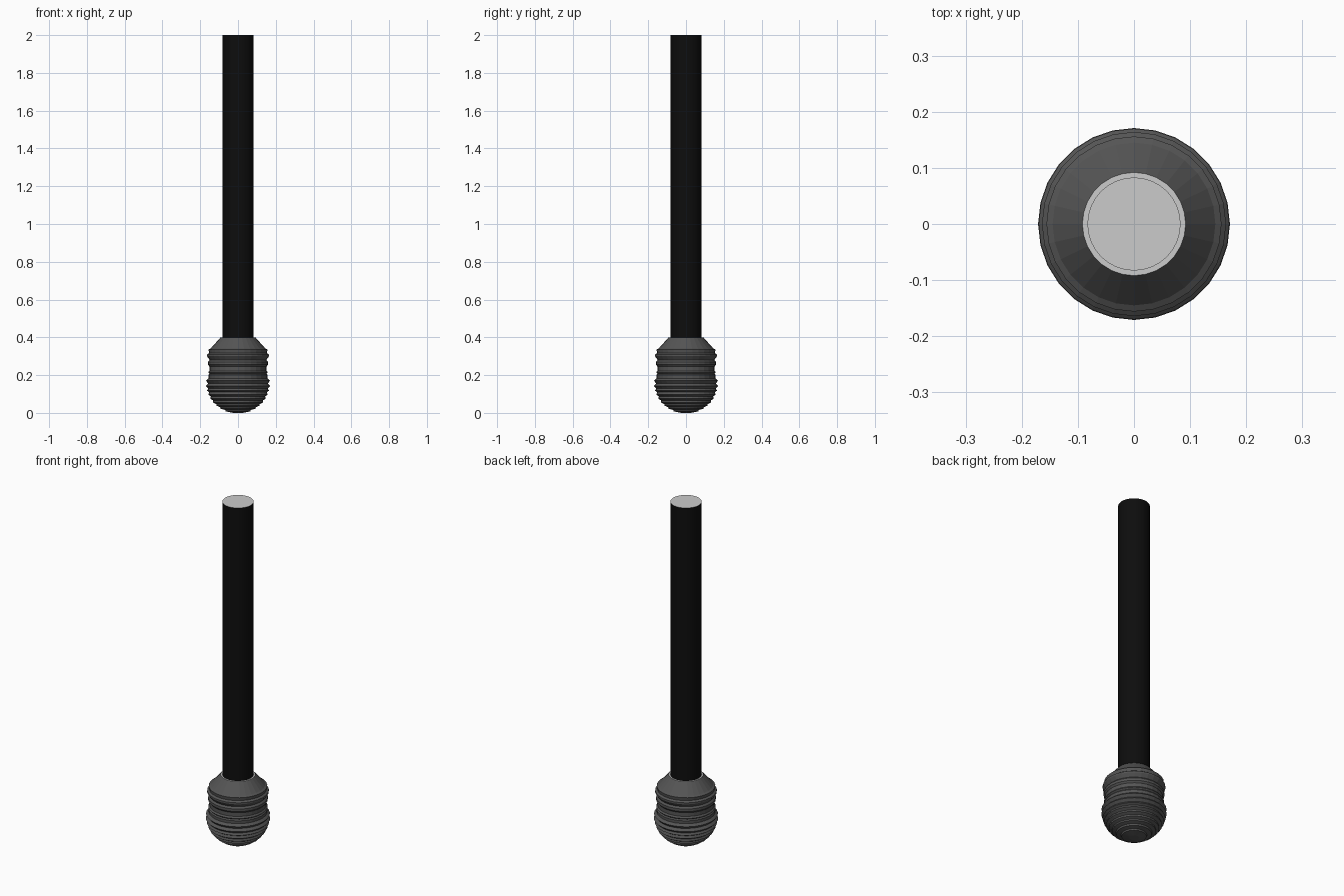
import bpy, bmesh
from math import cos, sin, pi, radians

if "Cube" in bpy.data.objects:
    bpy.data.objects.remove(bpy.data.objects["Cube"])


def material(name, v):
    m = bpy.data.materials.new(name)
    m.diffuse_color = (v, v, v, 1)
    m.use_nodes = True
    m.node_tree.nodes["Principled BSDF"].inputs["Base Color"].default_value = m.diffuse_color
    return m


def lathe(name, profile, sides, mat, smooth):
    """Spin (radius, z) points around z; flat end caps stay plain grey if they face up."""
    bm = bmesh.new()
    rings = [[bm.verts.new((r * cos(2 * pi * i / sides), r * sin(2 * pi * i / sides), z))
              for i in range(sides)] for r, z in profile]
    for a, b in zip(rings, rings[1:]):
        for i in range(sides):
            j = (i + 1) % sides
            bm.faces.new((a[i], a[j], b[j], b[i]))
    bm.faces.new(rings[0][::-1])
    top = bm.faces.new(rings[-1])
    top.material_index = 1
    mesh = bpy.data.meshes.new(name)
    bm.to_mesh(mesh)
    bm.free()
    mesh.materials.append(mat)
    mesh.materials.append(None)
    ob = bpy.data.objects.new(name, mesh)
    bpy.context.collection.objects.link(ob)
    if smooth:
        bpy.ops.object.select_all(action='DESELECT')
        ob.select_set(True)
        bpy.context.view_layer.objects.active = ob
        bpy.ops.object.shade_smooth_by_angle(angle=radians(30))
    return ob


# Ribbed head: rounded tip, stacked ridges, tapered collar
head_profile = [
    (0.025, 0.0), (0.065, 0.008), (0.068, 0.016), (0.092, 0.022), (0.095, 0.031),
    (0.115, 0.038), (0.115, 0.047), (0.132, 0.055), (0.131, 0.066), (0.147, 0.075),
    (0.143, 0.087), (0.158, 0.097), (0.152, 0.110), (0.165, 0.118), (0.157, 0.129),
    (0.171, 0.143), (0.158, 0.156), (0.170, 0.171), (0.156, 0.183), (0.157, 0.200),
    (0.152, 0.207), (0.158, 0.214), (0.151, 0.223), (0.151, 0.245), (0.159, 0.255),
    (0.159, 0.270), (0.150, 0.280), (0.157, 0.290), (0.164, 0.300), (0.164, 0.309),
    (0.153, 0.317), (0.156, 0.335), (0.145, 0.341), (0.092, 0.400),
]
lathe("ribbed_head", head_profile, 28, material("dark_grey", 0.09), False)

# Long straight shaft
lathe("shaft", [(0.083, 0.395), (0.083, 2.0)], 32, material("black", 0.004), True)
